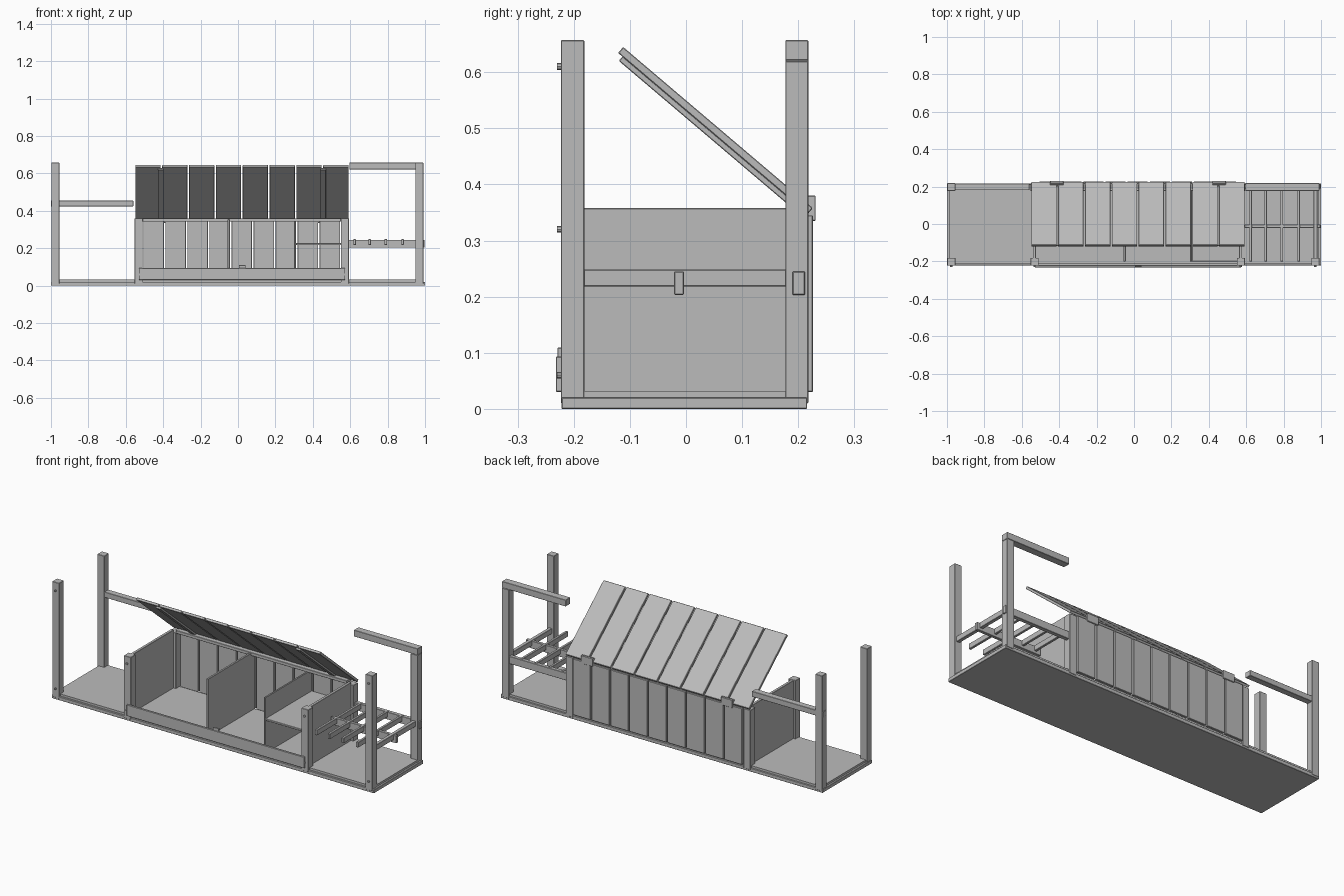
import bpy, bmesh, math
from mathutils import Matrix, Vector

if "Cube" in bpy.data.objects:
    bpy.data.objects.remove(bpy.data.objects["Cube"])

wood = bpy.data.materials.new("grey wood")
wood.diffuse_color = (0.5, 0.5, 0.5, 1)
wood.use_nodes = True
wood.node_tree.nodes["Principled BSDF"].inputs["Base Color"].default_value = wood.diffuse_color


def finish(name, bm, bevel=0.0):
    me = bpy.data.meshes.new(name)
    bm.to_mesh(me)
    bm.free()
    me.materials.append(wood)
    ob = bpy.data.objects.new(name, me)
    bpy.context.collection.objects.link(ob)
    if bevel:
        m = ob.modifiers.new("worn edges", 'BEVEL')
        m.width, m.segments = bevel, 1
    return ob


def box(name, x0, x1, y0, y1, z0, z1, bevel=0.0015):
    bm = bmesh.new()
    bmesh.ops.create_cube(bm, size=1)
    bmesh.ops.scale(bm, vec=(x1 - x0, y1 - y0, z1 - z0), verts=bm.verts)
    bmesh.ops.translate(bm, vec=((x0 + x1) / 2, (y0 + y1) / 2, (z0 + z1) / 2), verts=bm.verts)
    return finish(name, bm, bevel)


def bolt(name, x, y, z, length=0.016):
    bm = bmesh.new()
    bmesh.ops.create_cone(bm, cap_ends=True, segments=8, radius1=0.006, radius2=0.006, depth=length)
    bmesh.ops.transform(bm, matrix=Matrix.Translation((x, y, z)) @ Matrix.Rotation(math.pi / 2, 4, 'X'),
                        verts=bm.verts)
    return finish(name, bm)


FRONT, BACK = (-0.223, -0.181), (0.177, 0.218)

# Floor frame and boards
box("base_slab", -1, 1, -0.222, 0.216, 0, 0.02)
box("floor_board", -0.99, 0.99, -0.212, 0.21, 0.018, 0.032, 0)

# Tall corner posts
for side, x0 in (("left", -0.998), ("right", 0.948)):
    box(side + "_front_post", x0, x0 + 0.043, *FRONT, 0.01, 0.657)
    top = 0.657 if side == "left" else 0.62
    box(side + "_back_post", x0, x0 + 0.043, *BACK, 0.01, top)
    for z in (0.06, 0.61):
        bolt(side + "_post_bolt", x0 + 0.021, -0.222, z)

# Back rails at each end
box("left_back_rail", -1, -0.56, 0.181, 0.216, 0.423, 0.454)
box("right_back_rail", 0.595, 0.991, *BACK, 0.621, 0.657)

# Chest corner posts
for side, x0 in (("left", -0.553), ("right", 0.55)):
    box("chest_" + side + "_front_post", x0, x0 + 0.043, *FRONT, 0.01, 0.36)
    box("chest_" + side + "_back_post", x0, x0 + 0.043, *BACK, 0.01, 0.345)
    for z in (0.06, 0.32):
        bolt("chest_post_bolt", x0 + 0.021, -0.222, z)
        bolt("chest_inner_bolt", x0 + 0.021, 0.177, z, 0.01)
    # End panels
    box("chest_" + side + "_panel", x0 + 0.012, x0 + 0.028, -0.185, 0.18, 0.03, 0.358)

# Chest front and back rails
box("chest_front_board", -0.53, 0.573, -0.232, -0.22, 0.03, 0.093)
box("front_catch", 0.005, 0.04, -0.229, -0.221, 0.09, 0.109, 0.001)
box("chest_back_rail", -0.51, 0.55, 0.177, 0.218, 0.342, 0.36)

# Vertical back slats
pitch = 1.06 / 9
for i in range(9):
    x = -0.51 + i * pitch
    box("back_slat", x + 0.004, x + pitch - 0.004, 0.212, 0.226, 0.03, 0.345)

# Dividers and shelf
box("tall_divider", -0.056, -0.044, -0.2, 0.21, 0.03, 0.355)
box("short_divider", 0.3, 0.31, -0.2, 0.21, 0.03, 0.345)
box("shelf", 0.31, 0.562, -0.2, 0.21, 0.216, 0.227)

# Open lid: built flat from the hinge edge, then tilted
hinge = Vector((0, 0.226, 0.358))
tip = Vector((0, -0.112, 0.645))
span = (tip - hinge).length
tilt = Matrix.Translation(hinge) @ Matrix.Rotation(-math.atan2(tip.z - hinge.z, hinge.y - tip.y), 4, 'X')


def lid_part(name, x0, x1, y0, y1, z0, z1):
    box(name, x0, x1, y0, y1, z0, z1).matrix_world = tilt


pitch = 1.148 / 8
for i in range(8):
    x = -0.553 + i * pitch
    lid_part("lid_board", x + 0.004, x + pitch - 0.004, -span, 0, -0.014, 0)
for x in (-0.413, 0.455):
    lid_part("lid_batten", x - 0.015, x + 0.015, -span + 0.01, -0.02, -0.024, -0.013)
    # Hinges
    lid_part("hinge_leaf", x - 0.036, x + 0.036, -0.022, 0.003, -0.006, 0.005)
    box("hinge_plate", x - 0.036, x + 0.036, 0.217, 0.231, 0.335, 0.38)

# Rack on the right end
for y0, y1 in ((-0.021, -0.004), (0.19, 0.212)):
    box("rack_rail", 0.592, 0.997, y0, y1, 0.203, 0.245)
for x in (0.624, 0.704, 0.79, 0.88):
    box("rack_slat", x - 0.007, x + 0.007, -0.2, 0.205, 0.218, 0.248)
box("rack_end_rail", 0.96, 0.98, -0.185, 0.18, 0.218, 0.248)
